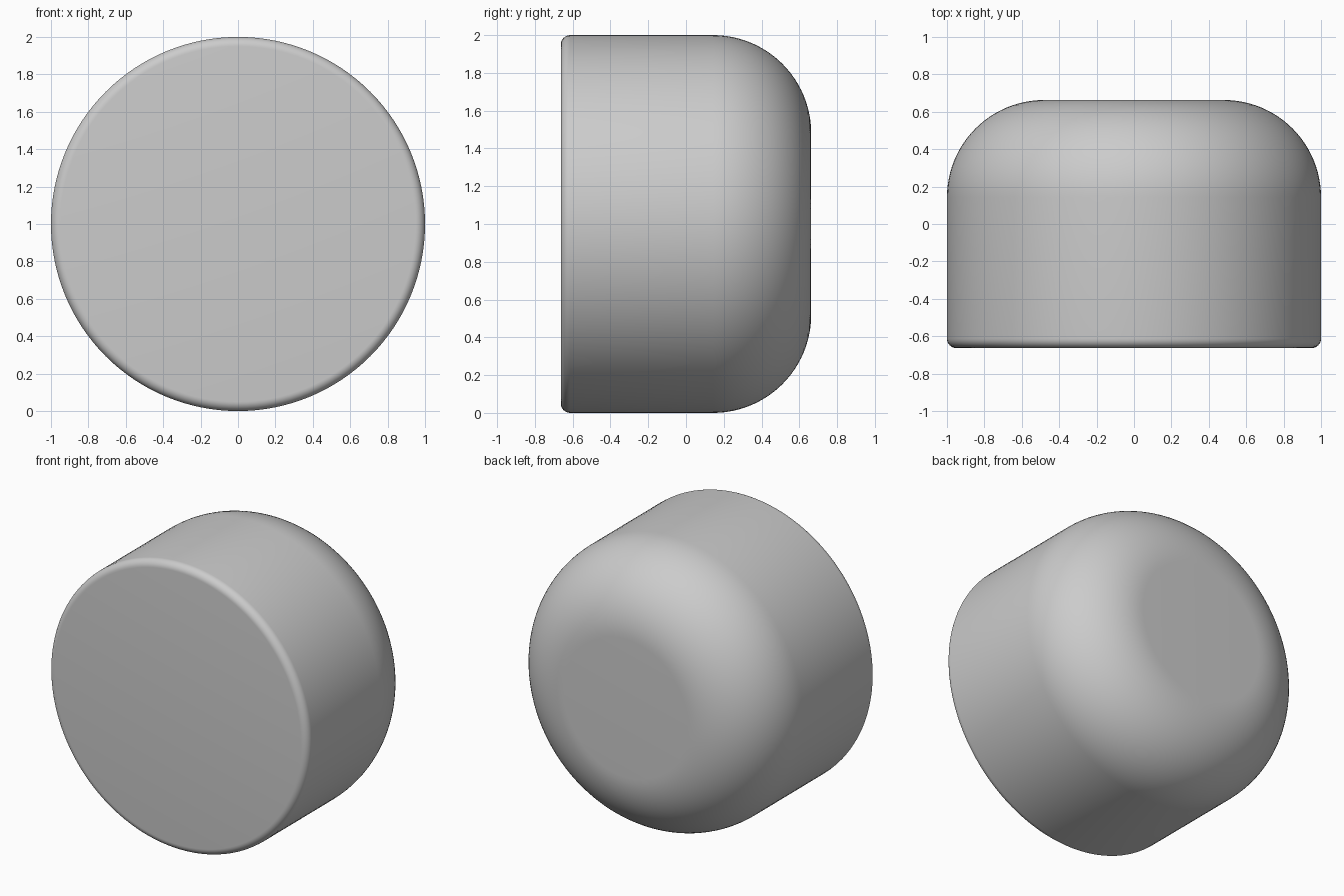
import bpy, bmesh, math

if "Cube" in bpy.data.objects:
    bpy.data.objects.remove(bpy.data.objects["Cube"])

SEGMENTS = 128
RADIUS, HALF_DEPTH = 1.0, 0.663
FRONT_FILLET, BACK_FILLET = 0.05, 0.52


def fillet(radius, y_end, direction, steps):
    """Quarter arc from the flat face (y_end) out to the cylinder wall."""
    pts = []
    for i in range(steps + 1):
        a = math.pi / 2 * i / steps
        r = RADIUS - radius + radius * math.sin(a)
        y = y_end - direction * radius * (1 - math.cos(a))
        pts.append((r, y))
    return pts


# Profile: small front edge, straight wall, large rounded back edge
profile = fillet(FRONT_FILLET, -HALF_DEPTH, -1, 8)
profile += fillet(BACK_FILLET, HALF_DEPTH, 1, 24)[::-1]

# Lathe the profile around the y axis
bm = bmesh.new()
rings = []
for r, y in profile:
    rings.append([bm.verts.new((r * math.cos(2 * math.pi * k / SEGMENTS), y,
                                1 + r * math.sin(2 * math.pi * k / SEGMENTS)))
                  for k in range(SEGMENTS)])
for a, b in zip(rings, rings[1:]):
    for k in range(SEGMENTS):
        n = (k + 1) % SEGMENTS
        bm.faces.new((a[k], a[n], b[n], b[k]))

# Flat front and back discs
bm.faces.new(rings[0])
bm.faces.new(rings[-1])
bmesh.ops.recalc_face_normals(bm, faces=bm.faces[:])

mesh = bpy.data.meshes.new("rounded_knob")
bm.to_mesh(mesh)
bm.free()
knob = bpy.data.objects.new("rounded_knob", mesh)
bpy.context.collection.objects.link(knob)

bpy.context.view_layer.objects.active = knob
knob.select_set(True)
bpy.ops.object.shade_smooth_by_angle(angle=math.radians(30))
